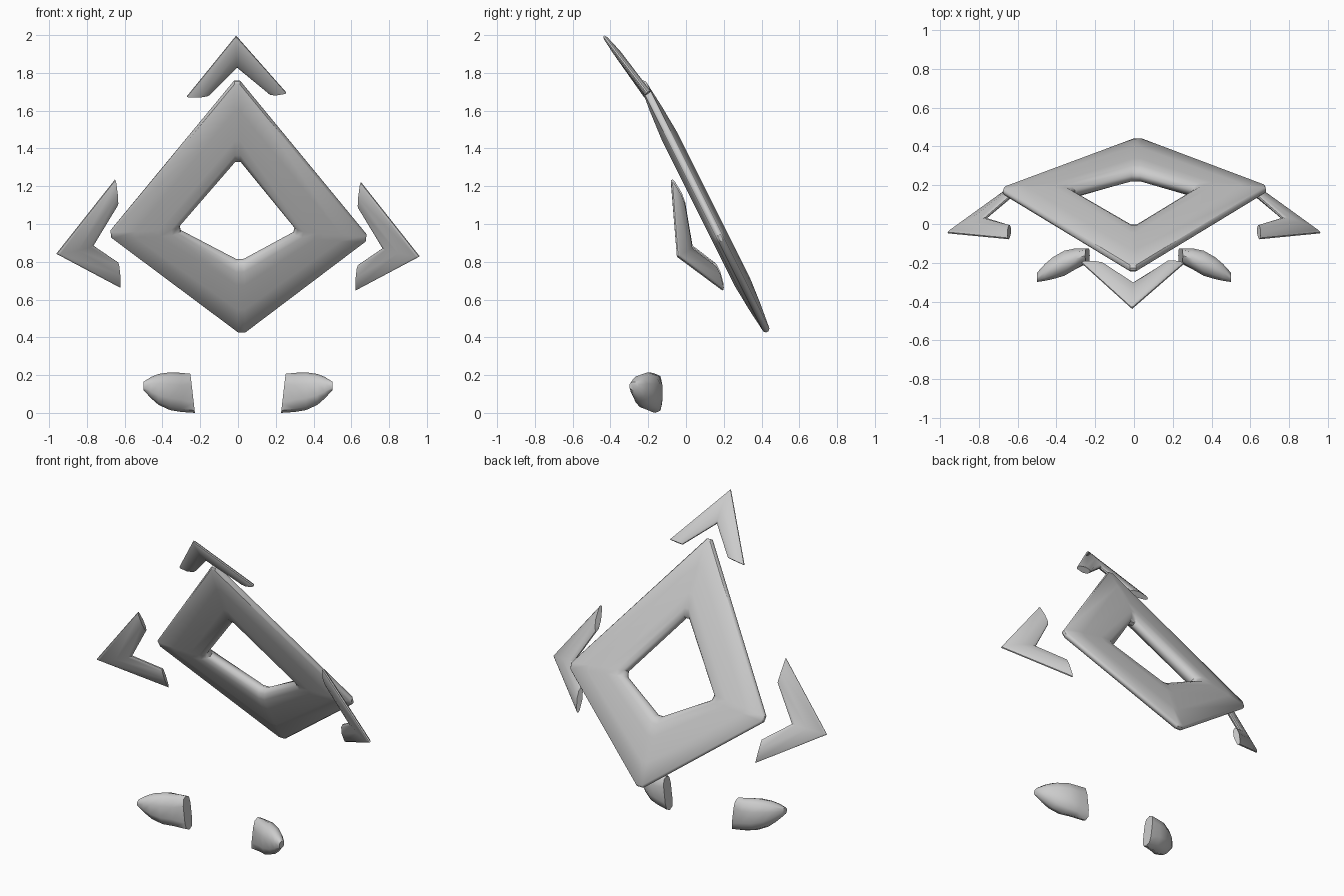
import bpy, bmesh, math
from mathutils import Vector

cube = bpy.data.objects.get("Cube")
if cube:
    bpy.data.objects.remove(cube)

GREY = (0.6, 0.6, 0.6, 1)
mat = bpy.data.materials.new("plain grey")
mat.use_nodes = True
mat.diffuse_color = GREY
mat.node_tree.nodes["Principled BSDF"].inputs["Base Color"].default_value = GREY


def loft(name, sections, closed=False, angle=40, subdivide=0):
    """Skin a list of equal-sized closed sections."""
    bm = bmesh.new()
    rows = [[bm.verts.new(p) for p in s] for s in sections]
    n = len(rows[0])
    pairs = list(zip(rows, rows[1:]))
    if closed:
        pairs.append((rows[-1], rows[0]))
    else:
        bm.faces.new(rows[0])
        bm.faces.new(rows[-1])
    for a, b in pairs:
        for i in range(n):
            j = (i + 1) % n
            bm.faces.new((a[i], a[j], b[j], b[i]))
    bmesh.ops.recalc_face_normals(bm, faces=bm.faces)
    me = bpy.data.meshes.new(name)
    bm.to_mesh(me)
    bm.free()
    me.materials.append(mat)
    ob = bpy.data.objects.new(name, me)
    bpy.context.collection.objects.link(ob)
    bpy.ops.object.select_all(action='DESELECT')
    ob.select_set(True)
    bpy.context.view_layer.objects.active = ob
    bpy.ops.object.shade_smooth_by_angle(angle=math.radians(angle))
    return ob


def blade_sections(outer, inner, normal, half):
    """Cross-sections from outer to inner edge; half holds (position, half thickness)."""
    profile = [(t, -h) for t, h in half] + [(t, h) for t, h in reversed(half)]
    return [[o.lerp(i, t) + normal * h for t, h in profile] for o, i in zip(outer, inner)]


def clip_corners(pts, d):
    """Replace each corner of a closed outline by two points."""
    out = []
    for k, p in enumerate(pts):
        for q in (pts[k - 1], pts[(k + 1) % len(pts)]):
            out.append(p + (q - p).normalized() * d)
    return out


# Large kite-shaped ring, leaning forward
def on_plane(x, z):
    return Vector((x, 0.175 + (0.94 - z) * 0.5, z))


outer = [on_plane(*p) for p in ((-0.005, 1.775), (0.695, 0.925), (0.02, 0.415), (-0.69, 0.945))]
inner = [on_plane(*p) for p in ((0.0, 1.35), (0.315, 0.965), (0.01, 0.8), (-0.325, 0.975))]
ring_half = [(0, 0.008), (0.025, 0.018), (0.35, 0.034), (0.7, 0.046),
             (0.88, 0.045), (0.96, 0.03), (1, 0.01)]
loft("kite_ring", blade_sections(clip_corners(outer, 0.025), clip_corners(inner, 0.025),
                                 Vector((0, 0.894, 0.447)), ring_half), closed=True)


# Chevrons floating around the ring
def chevron(name, outer, inner):
    a, b, c = outer
    normal = (a - b).cross(c - b).normalized()
    half = [(0, 0.004), (0.08, 0.011), (0.55, 0.019), (0.9, 0.014), (1, 0.004)]
    loft(name, blade_sections(outer, inner, normal, half))


V = Vector
chevron("top_chevron",
        [V((-0.27, -0.2, 1.675)), V((-0.01, -0.435, 1.995)), V((0.255, -0.205, 1.695))],
        [V((-0.15, -0.21, 1.685)), V((-0.005, -0.305, 1.83)), V((0.165, -0.2, 1.69))])
for side, s, dz in (("left", 1, 0), ("right", -1, 0.014)):
    chevron(side + "_chevron",
            [V((s * x, y, z + dz)) for x, y, z in
             ((0.65, -0.075, 1.22), (0.96, -0.045, 0.828), (0.625, 0.195, 0.65))],
            [V((s * x, y, z + dz)) for x, y, z in
             ((0.638, -0.01, 1.085), (0.767, 0.03, 0.872), (0.635, 0.145, 0.782))])

# Small pointed pods near the ground: x, y range, z range
stations = [(0.24, -0.2, -0.125, 0.0, 0.207), (0.3, -0.235, -0.123, 0.005, 0.212),
            (0.36, -0.27, -0.135, 0.015, 0.215), (0.42, -0.287, -0.17, 0.042, 0.206),
            (0.46, -0.295, -0.205, 0.077, 0.19), (0.5, -0.3, -0.25, 0.12, 0.165)]
for side, s in (("left", 1), ("right", -1)):
    sections = []
    for k, (x, y0, y1, z0, z1) in enumerate(stations):
        ring = []
        for i in range(10):
            a = math.tau * (i + 0.5) / 10
            # the inner end is squarer and slanted
            power = 0.6 if k == 0 else 0.85
            c, d = (math.copysign(abs(f) ** power, f) for f in (math.cos(a), math.sin(a)))
            lean = 0.012 * d if k == 0 else 0
            ring.append((s * (x + lean), (y0 + y1) / 2 + c * (y1 - y0) / 2,
                         (z0 + z1) / 2 + d * (z1 - z0) / 2))
        sections.append(ring)
    loft(side + "_pod", sections, angle=50)
